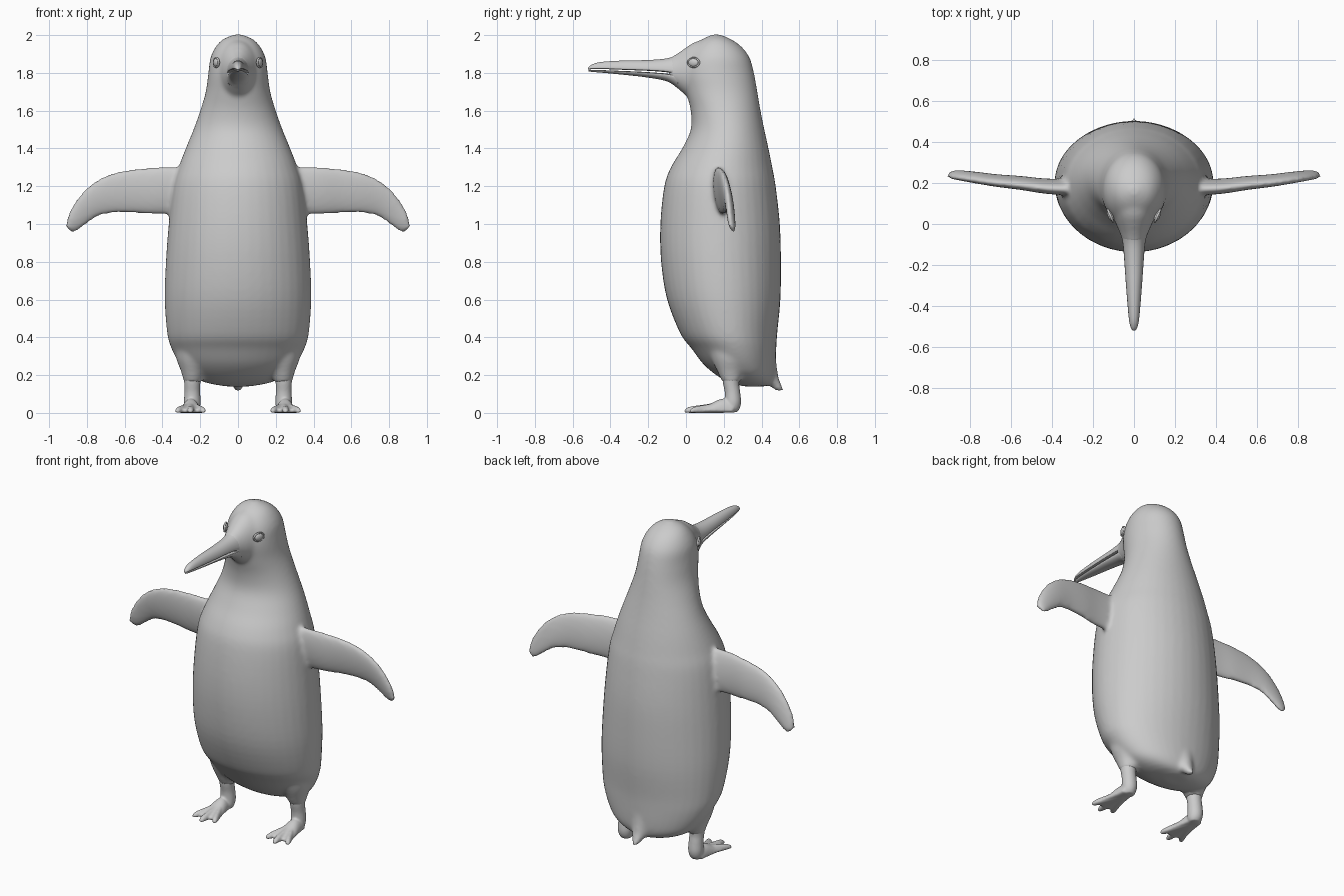
import bpy, bmesh
from math import sin, cos, pi, atan2, sqrt
from mathutils import Vector, Matrix

cube = bpy.data.objects.get("Cube")
if cube:
    bpy.data.objects.remove(cube)

grey = bpy.data.materials.new("plain grey")
grey.use_nodes = True
grey.diffuse_color = (0.6, 0.6, 0.6, 1)
grey.node_tree.nodes["Principled BSDF"].inputs["Base Color"].default_value = (0.6, 0.6, 0.6, 1)


def refine(rows, steps):
    """Catmull-Rom interpolation of station rows."""
    out = []
    last = len(rows) - 1
    for i in range(last):
        quad = zip(rows[max(i - 1, 0)], rows[i], rows[i + 1], rows[min(i + 2, last)])
        quad = list(quad)
        for s in range(steps):
            t = s / steps
            out.append([b + t / 2 * (c - a + t * (2 * a - 5 * b + 4 * c - d + t * (3 * (b - c) + d - a)))
                        for a, b, c, d in quad])
    out.append(rows[-1])
    return out


def loft(bm, rows, to_ring, steps=4, sides=40):
    """Skin rings; to_ring gives centre, side axis, upper axis, lower axis."""
    rings = []
    for row in refine(rows, steps):
        centre, side, up, down = (Vector(v) for v in to_ring(*row))
        ring = []
        for k in range(sides):
            a = 2 * pi * k / sides
            axis = up if sin(a) > 0 else down
            ring.append(bm.verts.new(centre + side * cos(a) + axis * sin(a)))
        rings.append(ring)
    faces = [bm.faces.new((p[k], p[(k + 1) % sides], q[(k + 1) % sides], q[k]))
             for p, q in zip(rings, rings[1:]) for k in range(sides)]
    faces += [bm.faces.new(rings[0][::-1]), bm.faces.new(rings[-1])]
    bmesh.ops.recalc_face_normals(bm, faces=faces)


def finish(name, bm, voxel=None, smooth=0):
    mesh = bpy.data.meshes.new(name)
    for f in bm.faces:
        f.smooth = True
    bm.to_mesh(mesh)
    bm.free()
    mesh.materials.append(grey)
    ob = bpy.data.objects.new(name, mesh)
    bpy.context.collection.objects.link(ob)
    if voxel:
        fuse = ob.modifiers.new("fuse", "REMESH")
        fuse.mode = "VOXEL"
        fuse.voxel_size = voxel
        fuse.use_smooth_shade = True
        relax = ob.modifiers.new("relax", "SMOOTH")
        relax.factor = 0.5
        relax.iterations = smooth
    return ob


def upright(x, w, z, front, back):
    d = (back - front) / 2
    return (x, front + d, z), (w, 0, 0), (0, d, 0), (0, d, 0)


def forward(y, top, mid, low, w):
    return (0, y, mid), (w, 0, 0), (0, 0, top - mid), (0, 0, mid - low)


# Body, neck and head: height, half width, front, back
torso = [
    (.14, .06, .31, .42), (.16, .17, .23, .45), (.2, .255, .16, .467), (.26, .31, .09, .474),
    (.34, .352, .03, .478), (.42, .375, -.03, .483), (.6, .388, -.1, .5), (.8, .382, -.132, .503),
    (1, .367, -.136, .497), (1.2, .345, -.115, .475), (1.3, .315, -.08, .457), (1.4, .277, -.02, .437),
    (1.5, .236, .025, .415), (1.6, .2, .025, .395), (1.7, .171, 0, .378), (1.8, .157, -.02, .36),
    (1.88, .146, 0, .337), (1.94, .117, .04, .293), (1.98, .077, .09, .235), (2.003, .02, .14, .18)]
bm = bmesh.new()
loft(bm, torso, lambda z, w, f, b: upright(0, w, z, f, b))

# Face tapering into the bill: y, top, middle, bottom, half width
face = [(.13, 1.985, 1.81, 1.64, .125), (.05, 1.965, 1.81, 1.652, .108), (0, 1.935, 1.805, 1.68, .088),
        (-.05, 1.9, 1.8, 1.722, .067), (-.09, 1.88, 1.8, 1.752, .054)]
loft(bm, face, forward)

# Tail point: height, half width, front, back
tail = [(.42, .13, .25, .46), (.3, .1, .28, .475), (.2, .06, .34, .488), (.15, .035, .43, .505), (.115, .016, .48, .522)]
loft(bm, tail, lambda z, w, f, b: upright(0, w, z, f, b))

# Flippers: top edge x, z, bottom edge x, z, depth position, half thickness
flipper = [(.2, 1.3, .2, 1.05, .18, .04), (.4, 1.303, .42, 1.052, .183, .036), (.55, 1.292, .55, 1.056, .2, .032),
           (.68, 1.265, .66, 1.056, .212, .028), (.78, 1.21, .74, 1.04, .225, .025),
           (.855, 1.13, .8, 1, .235, .022), (.9, 1.05, .85, .963, .241, .019), (.914, .99, .885, .952, .245, .013)]
for s in (1, -1):
    def blade(tx, tz, bx, bz, y, t):
        half = (s * (tx - bx) / 2, -.012, (tz - bz) / 2)
        return (s * (tx + bx) / 2, y, (tz + bz) / 2), (0, t, 0), half, half
    loft(bm, flipper, blade)
    # Thighs
    thigh = [(.42, .1, .1, .38), (.3, .09, .13, .34), (.22, .062, .165, .305), (.16, .046, .195, .285)]
    loft(bm, thigh, lambda z, w, f, b: upright(s * .24, w, z, f, b))
finish("body", bm, .011, 12)

# Upper and lower bill: y, top, mouth line, bottom, half width
upper_bill = [(-.04, 1.897, 1.795, 1.79, .066), (-.1, 1.877, 1.808, 1.803, .054), (-.2, 1.868, 1.815, 1.811, .046),
              (-.3, 1.866, 1.818, 1.815, .039), (-.4, 1.862, 1.822, 1.819, .031), (-.47, 1.854, 1.824, 1.821, .024),
              (-.505, 1.84, 1.823, 1.819, .016), (-.52, 1.826, 1.82, 1.816, .006)]
lower_bill = [(-.04, 1.785, 1.78, 1.717, .064), (-.1, 1.796, 1.792, 1.755, .052), (-.2, 1.804, 1.8, 1.775, .044),
              (-.3, 1.809, 1.805, 1.787, .036), (-.4, 1.813, 1.81, 1.797, .027), (-.48, 1.816, 1.814, 1.804, .017),
              (-.515, 1.814, 1.812, 1.807, .006)]
for name, rows in (("upper_bill", upper_bill), ("lower_bill", lower_bill)):
    bm = bmesh.new()
    loft(bm, rows, forward, 4, 32)
    finish(name, bm)

for s, label in ((1, "left"), (-1, "right")):
    # Foot: shank, webbed sole and three toes fused together
    bm = bmesh.new()
    shank = [(.24, .05, .185, .295), (.16, .043, .195, .282), (.11, .042, .205, .287), (.06, .044, .205, .292),
             (.025, .04, .2, .285), (.004, .03, .21, .27)]
    loft(bm, shank, lambda z, w, f, b: upright(s * .242, w, z, f, b), 4, 24)
    web = [(.25, .07, .037), (.19, .075, .045), (.13, .05, .056), (.08, .034, .068), (.045, .022, .074)]
    loft(bm, web, lambda y, h, w: ((s * .25, y, .012), (w, 0, 0), (0, 0, h - .012), (0, 0, .011)), 4, 24)
    for tip_x, tip_y in ((.182, .022), (.252, -.008), (.322, .022)):
        toe = [(0, .024, .06), (.5, .021, .045), (.8, .02, .036), (.95, .015, .026), (1, .008, .014)]

        def toe_ring(t, r, h):
            x, y = .245 + (tip_x - .245) * t, .2 + (tip_y - .2) * t
            return (s * x, y, .011), (r, 0, 0), (0, 0, h - .011), (0, 0, .011)
        loft(bm, toe, toe_ring, 4, 16)
    finish(label + "_foot", bm, .006, 4)

    # Eye: ball in an oval rim, turned to follow the side of the head
    depth, length = -.125, .187
    x = .149 * sqrt(1 - (depth / length) ** 2)
    turn = Matrix.Rotation(-s * .42 + (pi if s < 0 else 0), 4, "Z")
    place = Matrix.Translation((s * (x + .004), .04, 1.855)) @ turn
    bm = bmesh.new()
    bmesh.ops.create_uvsphere(bm, u_segments=24, v_segments=16, radius=1,
                              matrix=place @ Matrix.Diagonal((.013, .029, .022, 1)))
    finish(label + "_eye", bm)
    bm = bmesh.new()
    grid = [[bm.verts.new(place @ Vector((.006 * sin(b), (.032 + .005 * cos(b)) * cos(a), (.024 + .005 * cos(b)) * sin(a))))
             for b in (2 * pi * j / 8 for j in range(8))] for a in (2 * pi * i / 32 for i in range(32))]
    for i in range(32):
        for j in range(8):
            p, q = grid[i], grid[(i + 1) % 32]
            bm.faces.new((p[j], q[j], q[(j + 1) % 8], p[(j + 1) % 8]))
    bmesh.ops.recalc_face_normals(bm, faces=bm.faces)
    finish(label + "_eye_rim", bm)
